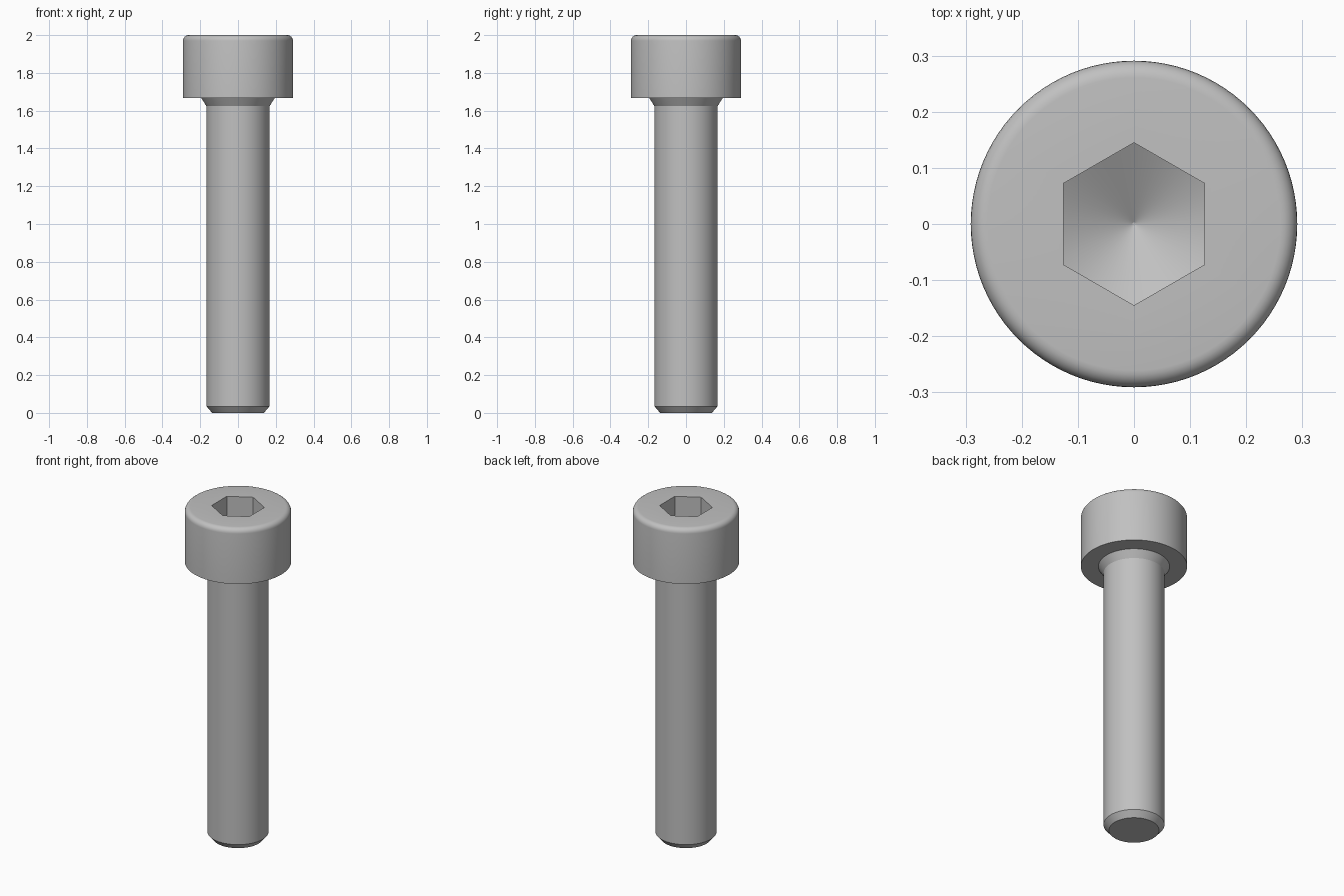
import bpy, bmesh
from math import sin, cos, pi, radians

cube = bpy.data.objects.get("Cube")
if cube:
    bpy.data.objects.remove(cube, do_unlink=True)

SEGMENTS = 96
APOTHEM = 0.1255          # half the width across the socket flats
FILLET = 0.03
SOCKET_FLOOR = 1.833
HEAD_R, SHANK_R = 0.291, 0.167


def hex_radius(a):
    """Distance to a hexagon edge in direction a, corners on the y axis."""
    return APOTHEM / cos((a + pi / 6) % (pi / 3) - pi / 6)


def circle(radius, z):
    return lambda a: (radius, z)


def socket_cone(a):
    """Where the socket wall meets the conical drill point."""
    r = hex_radius(a)
    return r, SOCKET_FLOOR - (APOTHEM / cos(pi / 6) - r) * -0.577 - 0.02


# Rings from the tip up the outside, over the head and down into the socket
rings = [circle(0.137, 0), circle(SHANK_R, 0.035), circle(SHANK_R, 1.624),
         circle(0.195, 1.667), circle(HEAD_R, 1.667)]
for i in range(7):
    t = i / 6 * pi / 2
    rings.append(circle(HEAD_R - FILLET + FILLET * cos(t), 2 - FILLET + FILLET * sin(t)))
rings.append(lambda a: (hex_radius(a), 2))

# The drill point narrows at 120 degrees from the socket corners to its apex
apex_z = SOCKET_FLOOR - APOTHEM / cos(pi / 6) * 0.577
rings.append(lambda a: (hex_radius(a), apex_z + hex_radius(a) * 0.577))
rings.append(circle(0.003, apex_z + 0.003 * 0.577))

bm = bmesh.new()
angles = [2 * pi * i / SEGMENTS for i in range(SEGMENTS)]
loops = []
for ring in rings:
    loop = []
    for a in angles:
        r, z = ring(a)
        loop.append(bm.verts.new((r * cos(a), r * sin(a), z)))
    loops.append(loop)
for low, high in zip(loops, loops[1:]):
    for i in range(SEGMENTS):
        j = (i + 1) % SEGMENTS
        bm.faces.new((low[i], low[j], high[j], high[i]))
bm.faces.new(loops[0][::-1])
bm.faces.new(loops[-1])
bmesh.ops.recalc_face_normals(bm, faces=bm.faces)

mesh = bpy.data.meshes.new("socket_head_bolt")
bm.to_mesh(mesh)
bm.free()
bolt = bpy.data.objects.new("socket_head_bolt", mesh)
bpy.context.collection.objects.link(bolt)

# Plain grey metal
grey = bpy.data.materials.new("light_grey")
grey.use_nodes = True
colour = (0.53, 0.53, 0.53, 1)
grey.diffuse_color = colour
grey.node_tree.nodes["Principled BSDF"].inputs["Base Color"].default_value = colour
mesh.materials.append(grey)

bpy.context.view_layer.objects.active = bolt
bolt.select_set(True)
bpy.ops.object.shade_smooth_by_angle(angle=radians(28))
